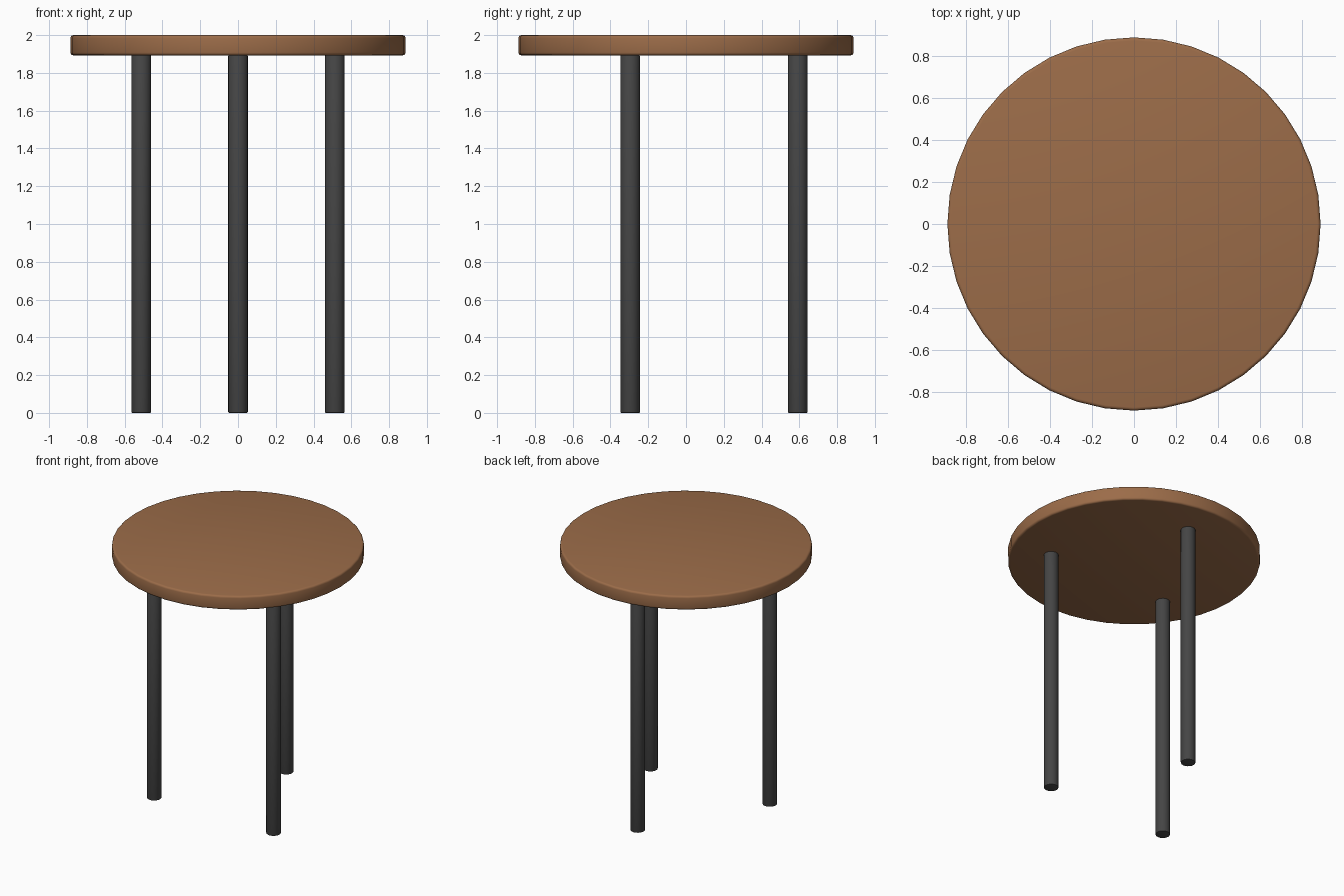
import bpy, math

if "Cube" in bpy.data.objects:
    bpy.data.objects.remove(bpy.data.objects["Cube"])


def material(name, rgb):
    m = bpy.data.materials.new(name)
    m.diffuse_color = (*rgb, 1)
    m.use_nodes = True
    m.node_tree.nodes["Principled BSDF"].inputs["Base Color"].default_value = m.diffuse_color
    return m


def rounded_cylinder(name, radius, z0, z1, xy, sides, bevel, segments, mat):
    bpy.ops.mesh.primitive_cylinder_add(
        vertices=sides, radius=radius, depth=z1 - z0,
        location=(xy[0], xy[1], (z0 + z1) / 2))
    ob = bpy.context.object
    ob.name = name
    ob.data.materials.append(mat)
    mod = ob.modifiers.new("soft_edge", "BEVEL")
    mod.width = bevel
    mod.segments = segments
    mod.limit_method = "ANGLE"
    mod.angle_limit = math.radians(50)
    bpy.ops.object.modifier_apply(modifier=mod.name)
    bpy.ops.object.shade_smooth_by_angle(angle=math.radians(35))
    return ob


wood = material("warm wood", (0.33, 0.15, 0.066))
metal = material("dark metal", (0.06, 0.06, 0.06))

# Round top
rounded_cylinder("table_top", 0.887, 1.893, 2.0, (0, 0), 40, 0.015, 3, wood)

# Three legs evenly spaced, one at the back
for i, name in enumerate(("back_leg", "front_left_leg", "front_right_leg")):
    a = math.radians(90 + 120 * i)
    rounded_cylinder(name, 0.052, 0, 1.893,
                     (0.592 * math.cos(a), 0.592 * math.sin(a)),
                     20, 0.005, 2, metal)
